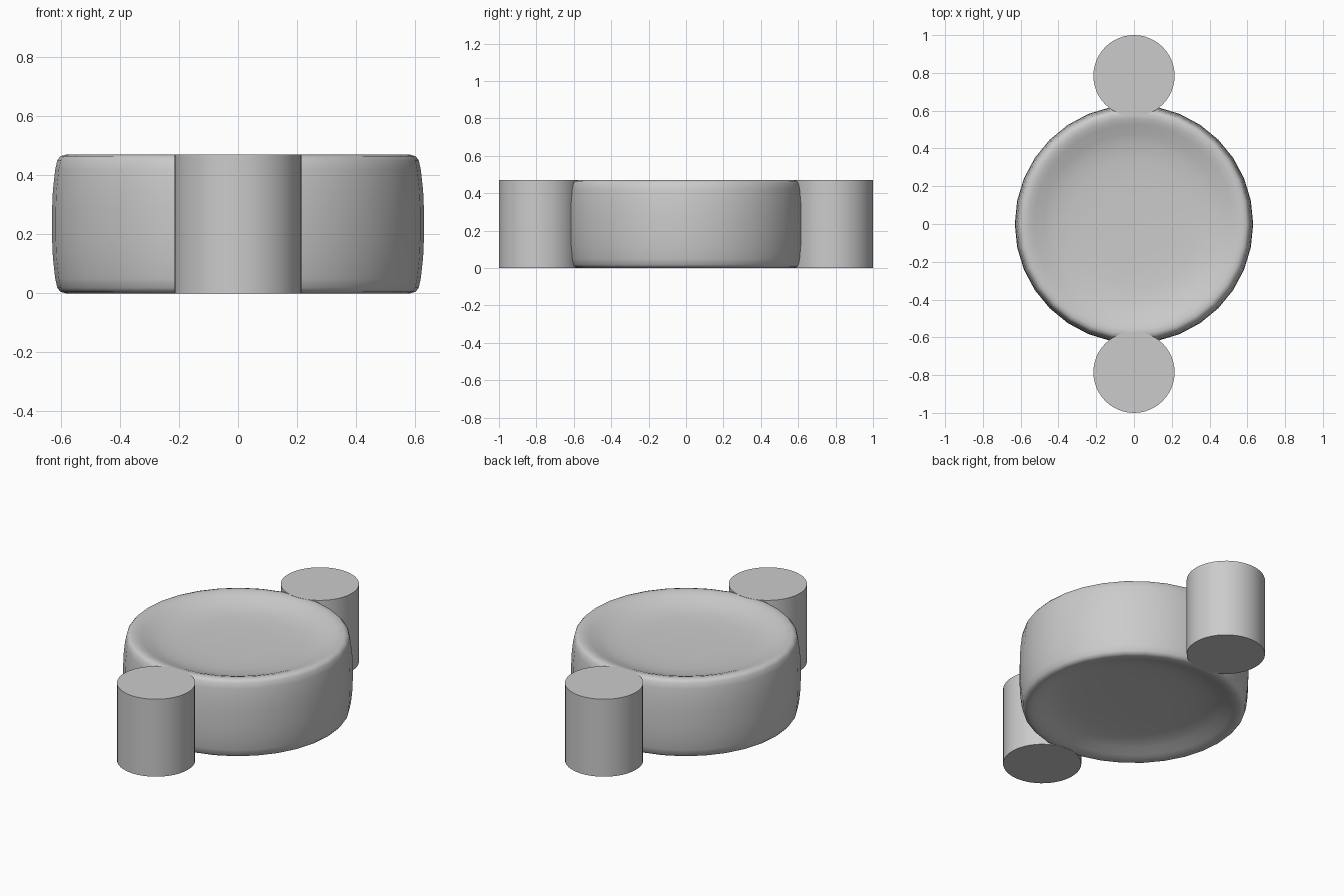
import bpy, bmesh, math

if "Cube" in bpy.data.objects:
    bpy.data.objects.remove(bpy.data.objects["Cube"])

H = 0.47  # overall height


def finish(bm, name, angle):
    mesh = bpy.data.meshes.new(name)
    bmesh.ops.recalc_face_normals(bm, faces=bm.faces)
    bm.to_mesh(mesh)
    bm.free()
    ob = bpy.data.objects.new(name, mesh)
    bpy.context.collection.objects.link(ob)
    bpy.ops.object.select_all(action='DESELECT')
    ob.select_set(True)
    bpy.context.view_layer.objects.active = ob
    bpy.ops.object.shade_smooth_by_angle(angle=math.radians(angle))
    return ob


def lathe(name, profile, segments, angle):
    bm = bmesh.new()
    verts = [bm.verts.new((r, 0, z)) for r, z in profile]
    edges = [bm.edges.new(p) for p in zip(verts, verts[1:])]
    bmesh.ops.spin(bm, geom=verts + edges, cent=(0, 0, 0), axis=(0, 0, 1),
                   angle=2 * math.pi, steps=segments)
    bmesh.ops.remove_doubles(bm, verts=bm.verts, dist=1e-4)
    return finish(bm, name, angle)


# Round body, dished on both faces: upper half profile mirrored to the lower half
upper = [(0, 0.405), (0.22, 0.406), (0.34, 0.41), (0.42, 0.42), (0.48, 0.436),
         (0.53, 0.457), (0.56, 0.467), (0.585, H), (0.602, 0.465),
         (0.613, 0.452), (0.62, 0.42), (0.628, 0.35), (0.631, 0.28)]
lower = [(r, H - z) for r, z in reversed(upper)]
lathe("dished_body", upper + lower, 32, 60)

# Solid round lugs at front and back
for side, y in (("front", -0.785), ("back", 0.785)):
    lug = lathe(side + "_lug", [(0, 0), (0.215, 0), (0.215, H), (0, H)], 48, 30)
    lug.location.y = y
